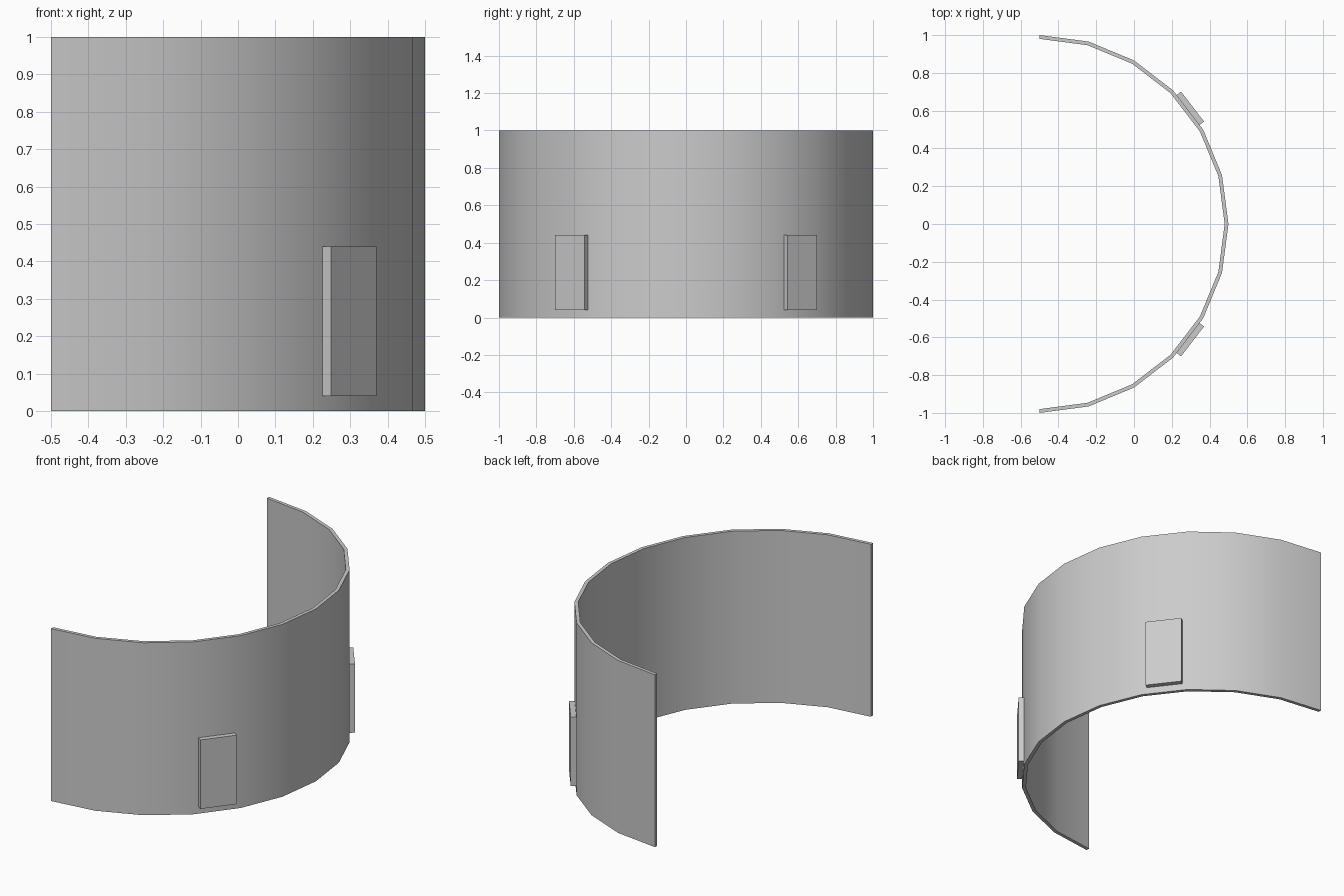
import bpy, bmesh
from math import sin, cos, radians

if "Cube" in bpy.data.objects:
    bpy.data.objects.remove(bpy.data.objects["Cube"])

CX = -0.5          # centre of the arc lies on the open side
STEPS = 12         # facets over the half circle
OUTER, INNER, HEIGHT = 1.0, 0.98, 1.0


def add_object(name, bm):
    mesh = bpy.data.meshes.new(name)
    bmesh.ops.recalc_face_normals(bm, faces=bm.faces)
    bm.to_mesh(mesh)
    bm.free()
    obj = bpy.data.objects.new(name, mesh)
    bpy.context.collection.objects.link(obj)
    return obj


# Half-round wall: a rectangular section at each step, joined into a closed strip
bm = bmesh.new()
rings = []
for i in range(STEPS + 1):
    a = radians(-90 + 180 * i / STEPS)
    rings.append([bm.verts.new((CX + r * cos(a), r * sin(a), z))
                  for r, z in ((OUTER, 0), (OUTER, HEIGHT), (INNER, HEIGHT), (INNER, 0))])
for p, q in zip(rings, rings[1:]):
    for k in range(4):
        n = (k + 1) % 4
        bm.faces.new((p[k], q[k], q[n], p[n]))
bm.faces.new(rings[0])
bm.faces.new(rings[-1])
wall = add_object("curved_wall", bm)
bpy.context.view_layer.objects.active = wall
wall.select_set(True)
bpy.ops.object.shade_smooth_by_angle(angle=radians(30))

# Flat plates seated on the outer facets, one on each side
for name, deg in (("front_plate", -37.5), ("back_plate", 37.5)):
    bm = bmesh.new()
    bmesh.ops.create_cube(bm, size=1)
    bmesh.ops.scale(bm, vec=(0.03, 0.2, 0.4), verts=bm.verts)
    plate = add_object(name, bm)
    a = radians(deg)
    plate.location = (CX + 1.006 * cos(a), 1.006 * sin(a), 0.24)
    plate.rotation_euler.z = a
